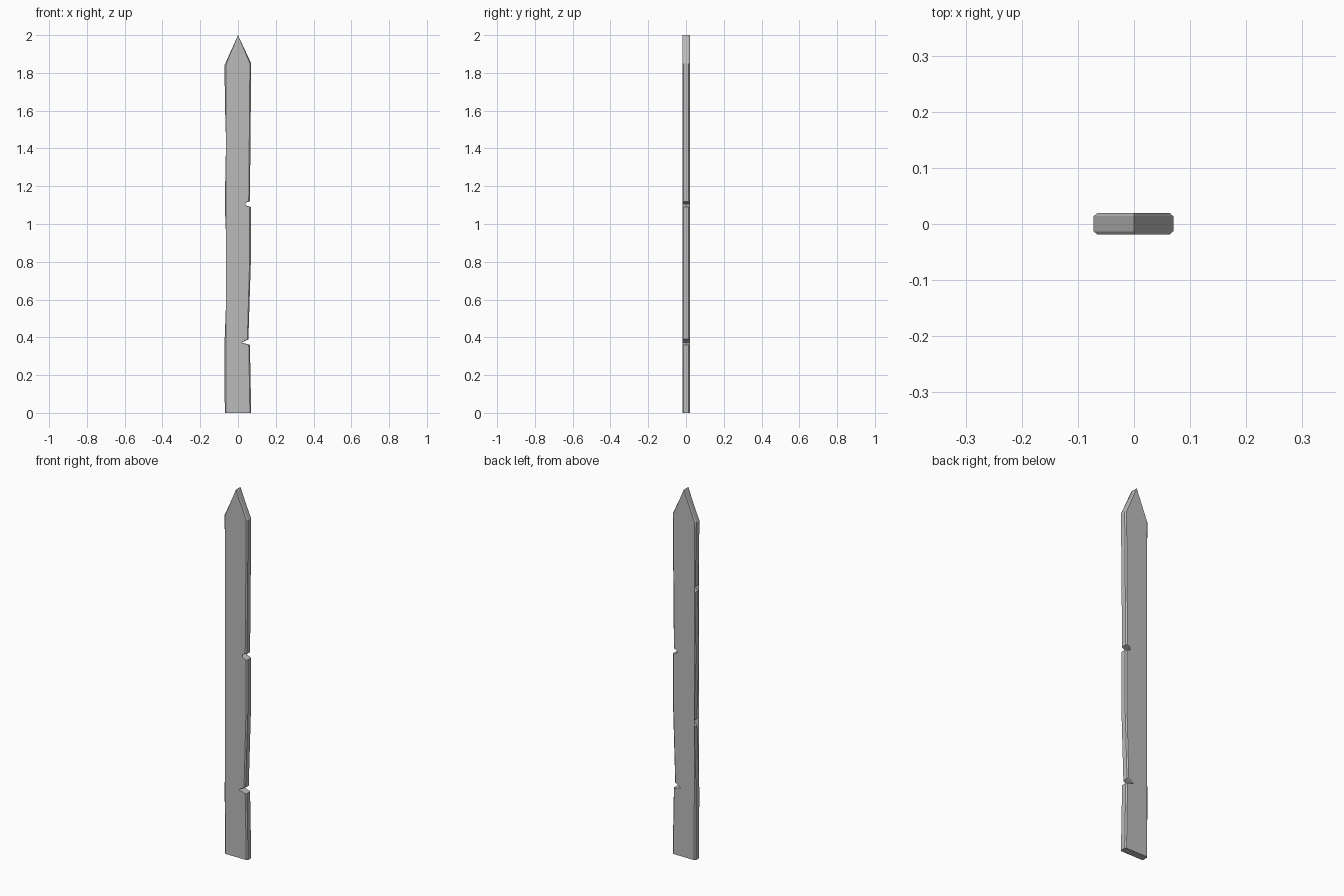
import bpy, bmesh, math

cube = bpy.data.objects.get("Cube")
if cube:
    bpy.data.objects.remove(cube, do_unlink=True)

# Weathered grey timber
wood = bpy.data.materials.new("grey_wood")
grey = (0.5, 0.5, 0.5, 1)
wood.diffuse_color = grey
wood.use_nodes = True
wood.node_tree.nodes["Principled BSDF"].inputs["Base Color"].default_value = grey

# Outline of the plank, with split notches on both edges
left_edge = [(-.07, 0), (-.071, .38), (-.058, .72), (-.025, .74), (-.056, .755),
             (-.07, 1.1), (-.063, 1.455), (-.025, 1.473), (-.066, 1.488), (-.072, 1.84)]
right_edge = [(.07, 1.85), (.063, 1.12), (.02, 1.106), (.068, 1.09), (.068, .8),
              (.055, .39), (.02, .372), (.063, .36), (.07, 0)]
outline = left_edge + [(0, 2)] + right_edge

# Stacked layers: the outer two are narrower, which chamfers the long rims
layers = [(-.019, .9), (-.013, 1), (.014, 1), (.02, .9)]
bm = bmesh.new()
rings = [[bm.verts.new((x * s, y, z)) for x, z in outline] for y, s in layers]
count = len(outline)
for a, b in zip(rings, rings[1:]):
    for i in range(count):
        j = (i + 1) % count
        bm.faces.new((a[i], a[j], b[j], b[i]))
caps = [bm.faces.new(rings[0]), bm.faces.new(rings[-1])]
bmesh.ops.triangulate(bm, faces=caps)
bmesh.ops.recalc_face_normals(bm, faces=bm.faces)

mesh = bpy.data.meshes.new("picket_plank")
bm.to_mesh(mesh)
bm.free()
mesh.materials.append(wood)
plank = bpy.data.objects.new("picket_plank", mesh)
bpy.context.collection.objects.link(plank)
